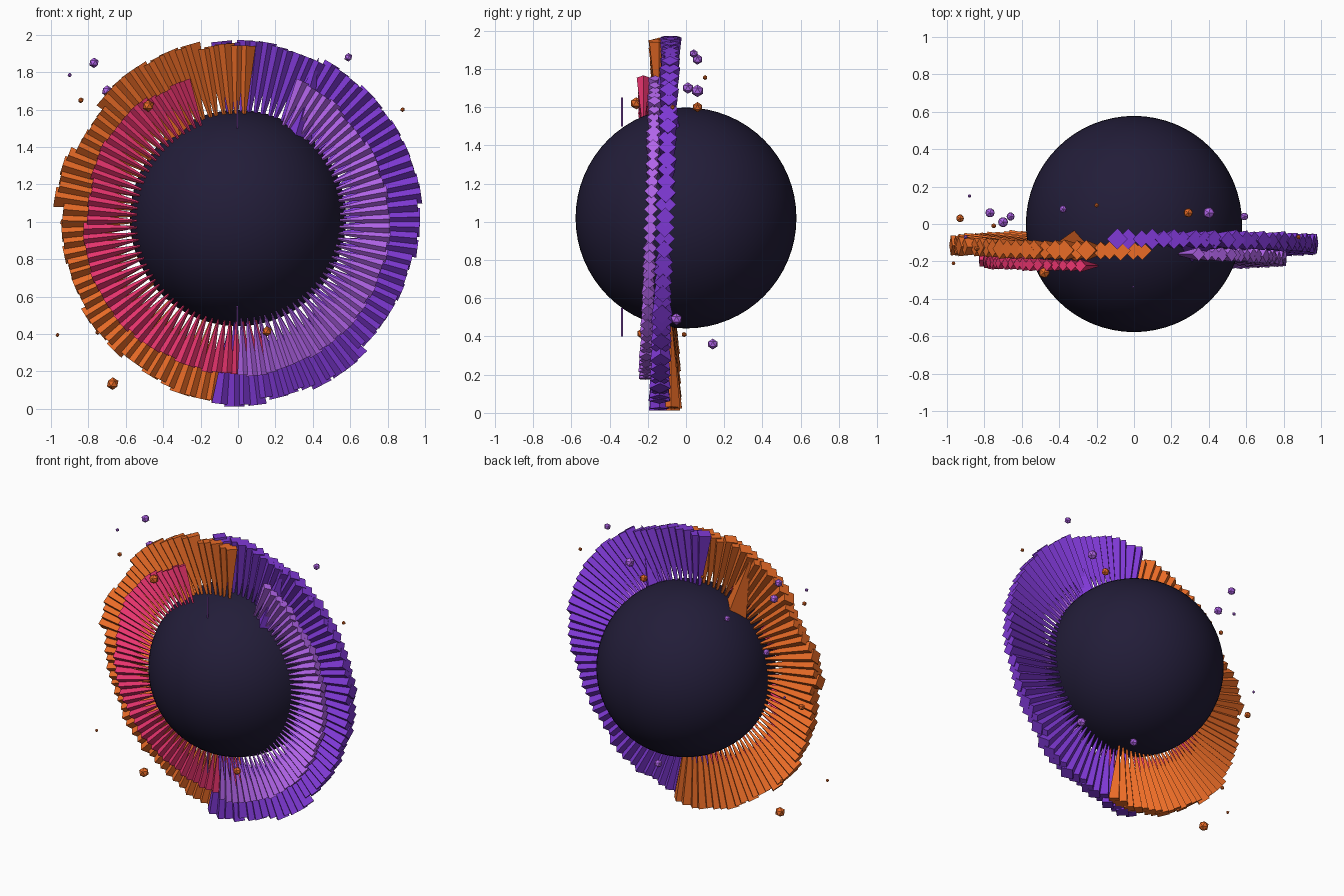
import bpy, bmesh, math, random
from mathutils import Matrix, Vector

if "Cube" in bpy.data.objects:
    bpy.data.objects.remove(bpy.data.objects["Cube"])

random.seed(4)
CZ = 1.0  # height of the ring centre


def material(name, rgb):
    m = bpy.data.materials.new(name)
    m.diffuse_color = (*rgb, 1)
    m.use_nodes = True
    m.node_tree.nodes["Principled BSDF"].inputs["Base Color"].default_value = m.diffuse_color
    return m


DARK = material("dark_navy", (0.016, 0.012, 0.04))
ORANGE = material("orange", (0.83, 0.15, 0.02))
PURPLE = material("purple", (0.21, 0.04, 0.66))
PINK = material("pink", (0.83, 0.035, 0.16))
LAVENDER = material("lavender", (0.45, 0.13, 0.83))


def finish(bm, name, mat):
    me = bpy.data.meshes.new(name)
    bm.to_mesh(me)
    bm.free()
    ob = bpy.data.objects.new(name, me)
    bpy.context.collection.objects.link(ob)
    me.materials.append(mat)
    return ob


def add_shard(bm, angle, r_base, r_tip, y, size, lean=0.0):
    """Four-sided spike lying along a radius, wide end at r_base, point at r_tip."""
    radial = Vector((math.cos(angle), 0, math.sin(angle)))
    mid = radial * (r_base + r_tip) / 2 + Vector((0, y, CZ))
    axis = radial if r_tip > r_base else -radial
    side = Vector((0, 1, 0))
    rot = Matrix((side.cross(axis), side, axis)).transposed().to_4x4()
    mat = Matrix.Translation(mid) @ Matrix.Rotation(lean, 4, 'Y') @ rot
    bmesh.ops.create_cone(bm, cap_ends=True, segments=4, radius1=size, radius2=0.0015,
                          depth=abs(r_base - r_tip), matrix=mat)


def shard_arc(name, mat, a0, a1, count, radius, spread, y_mid, y_slope, size):
    """Half ring of shards, drifting in y from top to bottom."""
    bm = bmesh.new()
    step = 0
    for i in range(count):
        a = math.radians(a0 + (a1 - a0) * i / (count - 1))
        if i % 5 == 0:
            step = random.uniform(-spread, spread)
        r = radius + step + random.uniform(-0.008, 0.008)
        y = y_mid + y_slope * math.sin(a)
        add_shard(bm, a, r, 0.5, y, size * random.uniform(0.88, 1.1),
                  random.uniform(-0.03, 0.03))
    return finish(bm, name, mat)


# Central orb
bpy.ops.mesh.primitive_uv_sphere_add(segments=64, ring_count=32, radius=0.578,
                                     location=(0, 0, 1.02))
orb = bpy.context.object
orb.name = "central_orb"
orb.data.materials.append(DARK)
bpy.ops.object.shade_smooth()

# Outer and inner half rings
shard_arc("outer_ring_left", ORANGE, 87, 276, 54, 0.962, 0.024, -0.11, -0.032, 0.052)
shard_arc("outer_ring_right", PURPLE, 95, -95, 54, 0.962, 0.024, -0.11, 0.03, 0.052)
shard_arc("inner_ring_left", PINK, 111, 280, 48, 0.815, 0.018, -0.195, -0.03, 0.034)
shard_arc("inner_ring_right", LAVENDER, 65, -88, 44, 0.815, 0.018, -0.185, 0.026, 0.036)

# Large outward-pointing fangs near the top
for name, mat, deg in (("fang_right", PURPLE, 58), ("fang_left", ORANGE, 122)):
    bm = bmesh.new()
    s = 1 if deg < 90 else -1
    add_shard(bm, math.radians(90 - s * 29), 0.54, 0.98, -0.115, 0.09, -s * 0.22)
    finish(bm, name, mat)

# Thin needles in front of the orb
for name, z in (("needle_top", 1.575), ("needle_bottom", 0.475)):
    bm = bmesh.new()
    bmesh.ops.create_cone(bm, cap_ends=True, segments=6, radius1=0.005, radius2=0.005,
                          depth=0.15, matrix=Matrix.Translation((-0.005, -0.335, z)))
    finish(bm, name, LAVENDER)

# Floating sparks: x, y, z, radius
sparks = {
    "spark_lavender": (LAVENDER, [
        (-0.77, 0.06, 1.85, 0.028), (-0.90, -0.07, 1.785, 0.012), (0.59, 0.04, 1.88, 0.023),
        (-0.70, 0.01, 1.70, 0.03), (0.40, 0.06, 1.685, 0.033), (-0.66, 0.04, 1.32, 0.024),
        (-0.38, 0.08, 1.50, 0.022), (0.40, -0.05, 0.49, 0.032), (0.12, 0.14, 0.36, 0.028),
        (-0.88, 0.15, 1.10, 0.01)]),
    "spark_orange": (ORANGE, [
        (-0.84, -0.13, 1.65, 0.016), (-0.48, -0.26, 1.62, 0.032), (0.88, -0.07, 1.60, 0.013),
        (-0.965, -0.21, 0.395, 0.011), (-0.67, -0.10, 0.135, 0.034), (0.155, -0.23, 0.415, 0.027),
        (0.29, 0.06, 1.60, 0.027), (-0.20, 0.10, 1.755, 0.013), (-0.93, 0.03, 1.0, 0.023),
        (-0.75, -0.01, 0.41, 0.014)]),
}
for name, (mat, pts) in sparks.items():
    bm = bmesh.new()
    for x, y, z, r in pts:
        bmesh.ops.create_icosphere(bm, subdivisions=1, radius=r,
                                   matrix=Matrix.Translation((x, y, z)))
    finish(bm, name, mat)
